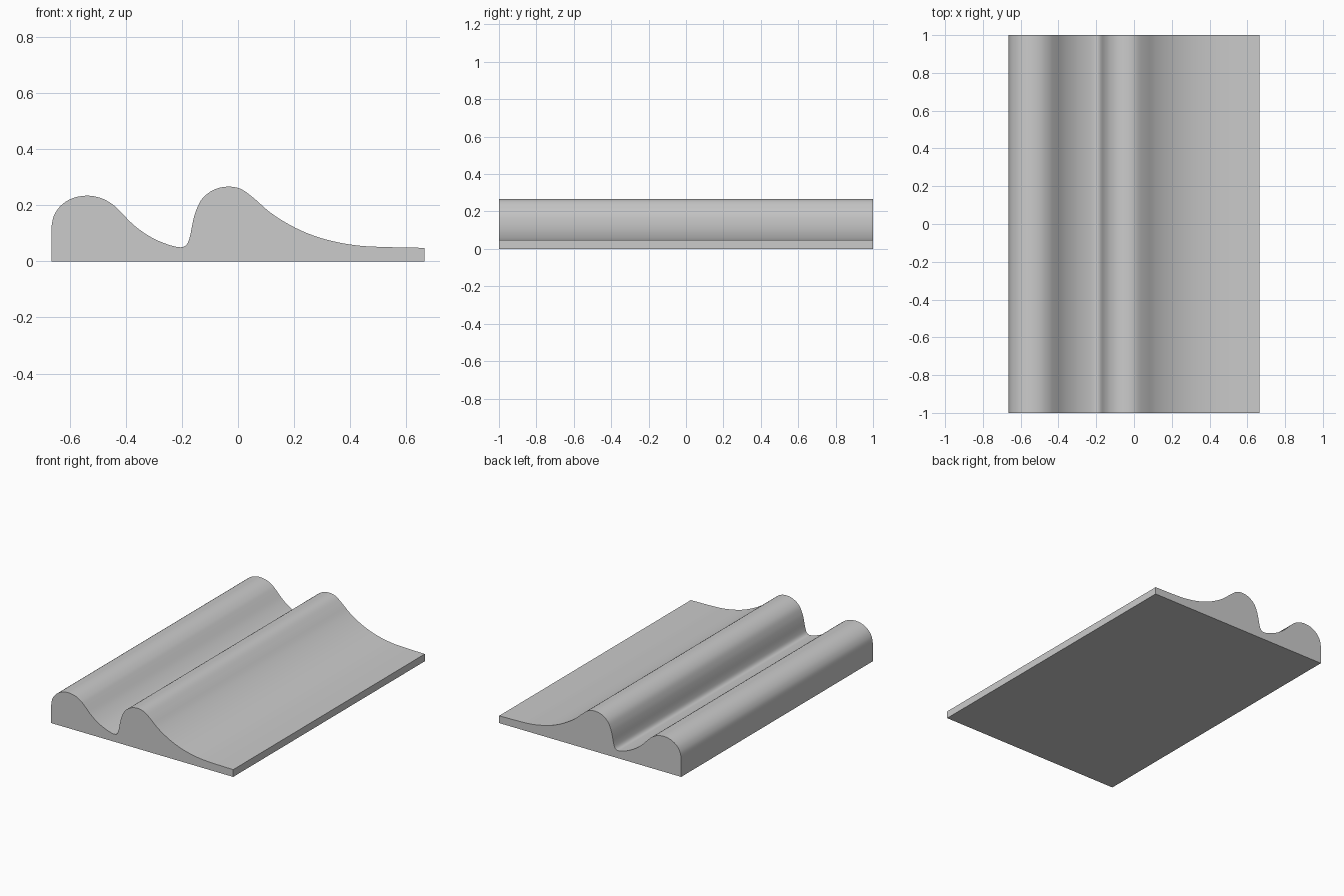
import bpy, bmesh
from mathutils import Vector

if "Cube" in bpy.data.objects:
    bpy.data.objects.remove(bpy.data.objects["Cube"])

# Upper contour of the tile, left to right (x, z)
TOP = [(-0.665, 0.12), (-0.657, 0.160), (-0.633, 0.197), (-0.592, 0.224),
       (-0.54, 0.234), (-0.49, 0.226), (-0.45, 0.205), (-0.42, 0.178),
       (-0.37, 0.128), (-0.31, 0.086), (-0.25, 0.060), (-0.205, 0.050),
       (-0.183, 0.060), (-0.171, 0.090), (-0.161, 0.140), (-0.149, 0.182),
       (-0.127, 0.224), (-0.088, 0.254), (-0.04, 0.266), (0.01, 0.258),
       (0.06, 0.222), (0.11, 0.178), (0.17, 0.138), (0.24, 0.103),
       (0.32, 0.076), (0.42, 0.057), (0.52, 0.051), (0.665, 0.048)]
ROWS = [-1.0, -0.8, 0.8, 1.0]


def smooth_path(points, steps=4):
    """Catmull-Rom curve through the points."""
    p = [Vector(q) for q in points]
    p = [p[0]] + p + [p[-1]]
    out = []
    for a, b, c, d in zip(p, p[1:], p[2:], p[3:]):
        for i in range(steps):
            t = i / steps
            out.append(0.5 * (2 * b + (c - a) * t + (2 * a - 5 * b + 4 * c - d) * t * t
                              + (3 * b - a - 3 * c + d) * t ** 3))
    return out + [p[-1]]


# Corrugated tile: closed profile swept from front to back
profile = [Vector((-0.665, 0))] + smooth_path(TOP) + [Vector((0.665, 0))]
bm = bmesh.new()
rings = [[bm.verts.new((q.x, y, q.y)) for q in profile] for y in ROWS]
n = len(profile)
for r0, r1 in zip(rings, rings[1:]):
    for i in range(n):
        j = (i + 1) % n
        bm.faces.new((r0[i], r0[j], r1[j], r1[i]))

# Flat ends
bm.faces.new(rings[0])
bm.faces.new(rings[-1])
bmesh.ops.recalc_face_normals(bm, faces=bm.faces)

mesh = bpy.data.meshes.new("roof_tile")
bm.to_mesh(mesh)
bm.free()
tile = bpy.data.objects.new("roof_tile", mesh)
bpy.context.collection.objects.link(tile)
bpy.context.view_layer.objects.active = tile
tile.select_set(True)
bpy.ops.object.shade_smooth_by_angle()
